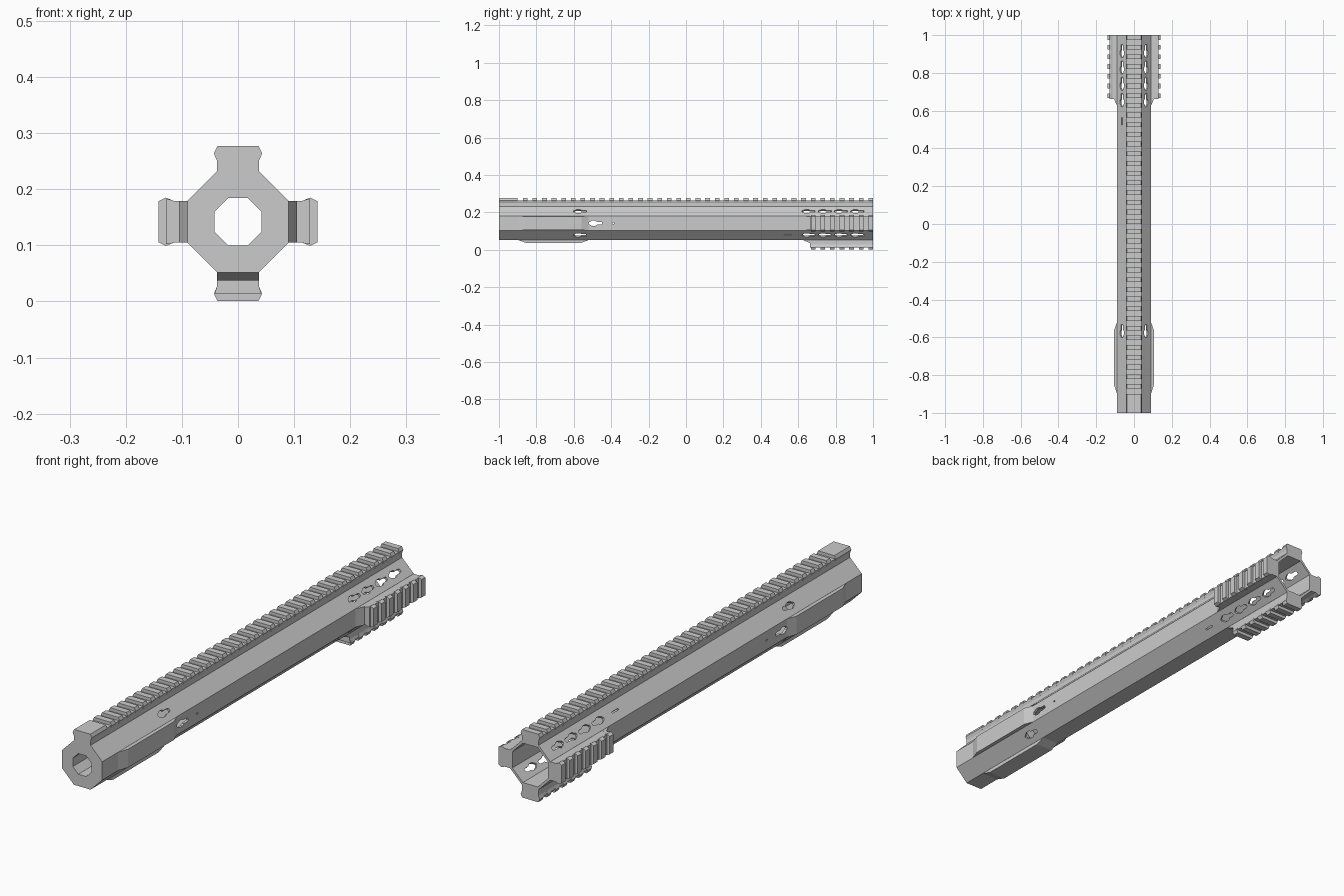
import bpy, bmesh
from math import sin, cos, pi

if "Cube" in bpy.data.objects:
    bpy.data.objects.remove(bpy.data.objects["Cube"])

CZ = 0.142          # height of the tube axis
PITCH = 0.0513      # rail tooth spacing


def place(u, r, y, ang):
    """Sideways u, outward r, along y, turned about the tube axis."""
    return (r * sin(ang) + u * cos(ang), y, CZ + r * cos(ang) - u * sin(ang))


def loft(bm, rings, closed=False):
    rows = [[bm.verts.new(p) for p in ring] for ring in rings]
    n = len(rows[0])
    pairs = list(zip(rows, rows[1:]))
    if closed:
        pairs.append((rows[-1], rows[0]))
    else:
        bm.faces.new(rows[0])
        bm.faces.new(rows[-1])
    for a, b in pairs:
        for i in range(n):
            j = (i + 1) % n
            bm.faces.new((a[i], a[j], b[j], b[i]))


def finish(bm, name):
    bmesh.ops.recalc_face_normals(bm, faces=bm.faces)
    me = bpy.data.meshes.new(name)
    bm.to_mesh(me)
    bm.free()
    ob = bpy.data.objects.new(name, me)
    bpy.context.collection.objects.link(ob)
    return ob


def octagon(a, c, y):
    pts = [(a, c), (c, a), (-c, a), (-a, c), (-a, -c), (-c, -a), (c, -a), (a, -c)]
    return [(x, y, CZ + z) for x, z in pts]


def extrude(bm, profile, y0, y1, ang):
    loft(bm, [[place(u, r, y, ang) for u, r in profile] for y in (y0, y1)])


# hollow octagonal tube with a thick front collar
bm = bmesh.new()
loft(bm, [octagon(.09, .0375, -1), octagon(.09, .0375, 1),
          octagon(.08, .0332, 1), octagon(.08, .0332, -.7),
          octagon(.042, .0174, -.7), octagon(.042, .0174, -1)], closed=True)
tube = finish(bm, "tube")


# slot cutters: wide round end running into a narrow end
def slot(bm, y, ang, length=.072, wide=.014, narrow=.008):
    h = length / 2
    half = [(0, -h), (narrow * .7, -h + .003), (narrow, -h + .008), (wide, -h + .018),
            (wide, -h + .036), (narrow, -h + .044), (narrow, h - .007), (narrow * .6, h)]
    outline = half + [(-u, v) for u, v in reversed(half[1:])]
    loft(bm, [[place(u, r, y + v, ang) for u, v in outline] for r in (.065, .11)])


def slit(bm, y, ang, w, length):
    loft(bm, [[place(u, r, y + v, ang) for u, v in
               ((-w, -length), (w, -length), (w, length), (-w, length))] for r in (.065, .11)])


bm = bmesh.new()
for k in range(4):
    for y in (-.567, .655, .742, .828, .915):
        slot(bm, y, pi / 4 + k * pi / 2)
for ang in (pi / 2, -pi / 2):
    slot(bm, -.485, ang)
    slit(bm, -.39, ang, .003, .004)
for ang in (3 * pi / 4, -pi / 4):
    slit(bm, .545, ang, .003, .02)
cutter = finish(bm, "slot_cutter")
cutter.hide_render = True
mod = tube.modifiers.new("slots", 'BOOLEAN')
mod.operation = 'DIFFERENCE'
mod.solver = 'EXACT'
mod.object = cutter
bpy.context.view_layer.objects.active = tube
bpy.ops.object.modifier_apply(modifier=mod.name)
bpy.data.objects.remove(cutter)


# rails: narrow base plus flared teeth
def rail(name, ang, tip, y0, teeth):
    bm = bmesh.new()
    root, neck, mid = .089, tip - .027, tip - .013
    base = [(.0372, root), (.0372, neck), (.040, mid - .006), (.040, mid),
            (-.040, mid), (-.040, mid - .006), (-.0372, neck), (-.0372, root)]
    extrude(bm, base, y0, 1, ang)
    tooth = [(.0372, neck), (.043, mid), (.0365, tip),
             (-.0365, tip), (-.043, mid), (-.0372, neck)]
    for a, b in teeth:
        extrude(bm, tooth, a, b, ang)
    return finish(bm, name)


def tooth_row(n):
    return [(.975 - i * PITCH, 1 - i * PITCH) for i in range(n)]


rail("top_rail", 0, .135, -1, tooth_row(37) + [(-1, -.9)])


# front swellings and short rails on both sides and underneath
def pad(name, ang, stations):
    bm = bmesh.new()
    loft(bm, [[place(u, r, y, ang) for u, r in
               ((-.0373, .085), (.0373, .085), (.0373, top), (-.0373, top))]
              for y, top in stations])
    return finish(bm, name)


for side, ang in (("right", pi / 2), ("bottom", pi), ("left", -pi / 2)):
    pad(side + "_front_pad", ang, [(-.9, .0895), (-.855, .105), (-.56, .105), (-.52, .0895)])
    pad(side + "_rail_ramp", ang, [(.625, .0895), (.66, .105), (.67, .105)])
    rail(side + "_rail", ang, .1415, .662, tooth_row(7))
